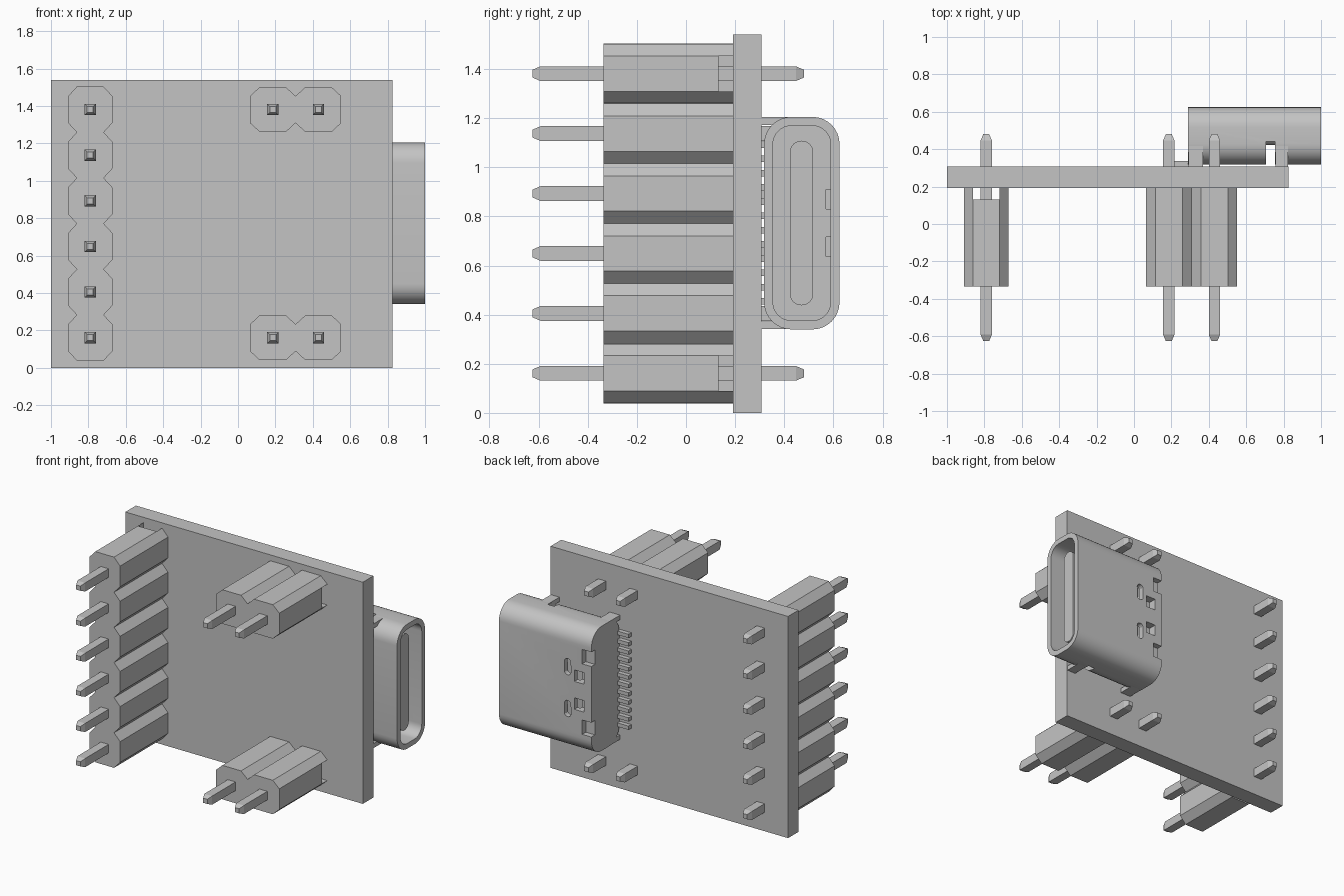
import bpy, bmesh, math
from mathutils import Vector

if "Cube" in bpy.data.objects:
    bpy.data.objects.remove(bpy.data.objects["Cube"], do_unlink=True)

GREY = (0.55, 0.55, 0.55, 1)
mat = bpy.data.materials.new("plain grey")
mat.use_nodes = True
mat.diffuse_color = GREY
mat.node_tree.nodes["Principled BSDF"].inputs["Base Color"].default_value = GREY

PITCH = 0.244
BOARD_FRONT, BOARD_BACK, HEIGHT = 0.192, 0.308, 1.54
PORT_Z = 0.773


def finish(name, bm):
    bmesh.ops.recalc_face_normals(bm, faces=bm.faces[:])
    mesh = bpy.data.meshes.new(name)
    bm.to_mesh(mesh)
    bm.free()
    mesh.materials.append(mat)
    ob = bpy.data.objects.new(name, mesh)
    bpy.context.collection.objects.link(ob)
    return ob


def prism(name, points, direction):
    """Extrude a closed outline along a direction."""
    bm = bmesh.new()
    face = bm.faces.new([bm.verts.new(p) for p in points])
    res = bmesh.ops.extrude_face_region(bm, geom=[face])
    verts = [g for g in res["geom"] if isinstance(g, bmesh.types.BMVert)]
    bmesh.ops.translate(bm, verts=verts, vec=Vector(direction))
    return finish(name, bm)


def box(name, x, y, z):
    outline = [(x[0], y[0], z[0]), (x[1], y[0], z[0]), (x[1], y[1], z[0]), (x[0], y[1], z[0])]
    return prism(name, outline, (0, 0, z[1] - z[0]))


def pill(name, x, y, z, radius, steps=8):
    """Rounded rectangle in y and z, extruded along x."""
    pts = []
    corners = [(y[1], z[1], -1, -1), (y[0], z[1], 1, -1), (y[0], z[0], 1, 1), (y[1], z[0], -1, 1)]
    for q, (cy, cz, sy, sz) in enumerate(corners):
        for i in range(steps + 1):
            a = (q + i / steps) * math.pi / 2
            pts.append((x[0], cy + sy * radius + radius * math.cos(a),
                        cz + sz * radius + radius * math.sin(a)))
    return prism(name, pts, (x[1] - x[0], 0, 0))


def activate(ob):
    bpy.ops.object.select_all(action="DESELECT")
    ob.select_set(True)
    bpy.context.view_layer.objects.active = ob


def cut(ob, cutters):
    activate(ob)
    for c in cutters:
        mod = ob.modifiers.new("cut", "BOOLEAN")
        mod.operation, mod.solver, mod.object = "DIFFERENCE", "EXACT", c
        bpy.ops.object.modifier_apply(modifier=mod.name)
        bpy.data.objects.remove(c, do_unlink=True)


def smooth(ob):
    activate(ob)
    bpy.ops.object.shade_smooth_by_angle(angle=math.radians(30))


def pin(name, x, z):
    """Square pin with tapered tips, lofted from four square rings."""
    bm = bmesh.new()
    rings = []
    for y, r in ((-0.625, 0.016), (-0.592, 0.03), (0.447, 0.03), (0.48, 0.016)):
        rings.append([bm.verts.new((x + sx * r, y, z + sz * r))
                      for sx, sz in ((-1, -1), (1, -1), (1, 1), (-1, 1))])
    bm.faces.new(rings[0])
    bm.faces.new(rings[-1])
    for a, b in zip(rings, rings[1:]):
        for i in range(4):
            j = (i + 1) % 4
            bm.faces.new((a[i], a[j], b[j], b[i]))
    return finish(name, bm)


def header(name, x, z, count, upright):
    """Row of chamfered housings with a channel against the board."""
    def place(u, v, y):
        return (x + v, y, z + u) if upright else (x + u, y, z + v)

    half, flat, side = PITCH / 2, 0.072, 0.118
    edge = []
    for i in range(count):
        c = i * PITCH
        edge += [(c - half, flat), (c - flat, side), (c + flat, side)]
        pin(f"{name}_pin_{i + 1}", *place(c, 0, 0)[::2])
    end = (count - 1) * PITCH + half
    edge.append((end, flat))
    outline = edge + [(u, -v) for u, v in reversed(edge)]
    front = -0.335
    body = prism(name, [place(u, v, front) for u, v in outline], (0, BOARD_FRONT - front, 0))
    ends = (-half - 0.1, end + 0.1)
    channel = [place(u, v, 0.132) for u, v in
               ((ends[0], -flat), (ends[1], -flat), (ends[1], flat), (ends[0], flat))]
    cut(body, [prism("channel_cutter", channel, (0, 0.2, 0))])


# Circuit board
box("circuit_board", (-1, 0.825), (BOARD_FRONT, BOARD_BACK), (0, HEIGHT))

# Pin headers
header("long_header", -0.79, 0.161, 6, True)
header("lower_header", 0.186, 0.161, 2, False)
header("upper_header", 0.186, 1.381, 2, False)

# Connector shell with its mouth, side slot and back openings
shell = pill("connector_shell", (0.29, 1), (0.318, 0.625), (0.34, 1.205), 0.11)
cutters = [
    pill("mouth_cutter", (0.4, 1.1), (0.354, 0.589), (0.376, 1.169), 0.075),
    box("slot_cutter", (0.705, 0.755), (0.2, 0.44), (0.2, 1.4)),
]
for s in (-1, 1):
    mid = PORT_Z + s * 0.097
    cutters.append(box("window_cutter", (0.345, 0.42), (0.57, 0.7), (mid - 0.04, mid + 0.04)))
    mid = PORT_Z + s * 0.245
    cutters.append(box("notch_cutter", (0.2, 0.36), (0.585, 0.7), (mid - 0.05, mid + 0.05)))
    mid = PORT_Z + s * 0.145
    oval = []
    for i in range(16):
        a = i * math.tau / 16
        oval.append((0.472 + 0.025 * math.cos(a), 0.57,
                     mid + 0.025 * math.sin(a) + math.copysign(0.032, math.sin(a + 0.01))))
    cutters.append(prism("oval_cutter", oval, (0, 0.1, 0)))
cut(shell, cutters)
smooth(shell)

# Tongue inside the mouth
smooth(pill("connector_tongue", (0.39, 0.95), (0.423, 0.518), (0.438, 1.108), 0.047))

# Mounting legs on both sides of the shell
for side, z in (("lower", (0.341, 0.372)), ("upper", (1.173, 1.204))):
    box(f"{side}_mouth_leg", (0.757, 0.823), (0.3, 0.45), z)
    box(f"{side}_rear_leg", (0.291, 0.37), (0.3, 0.45), z)

# Solder contacts behind the shell
for i in range(12):
    z = PORT_Z + (i - 5.5) * 0.058
    box(f"contact_{i + 1}", (0.205, 0.3), (0.306, 0.338), (z - 0.013, z + 0.013))
